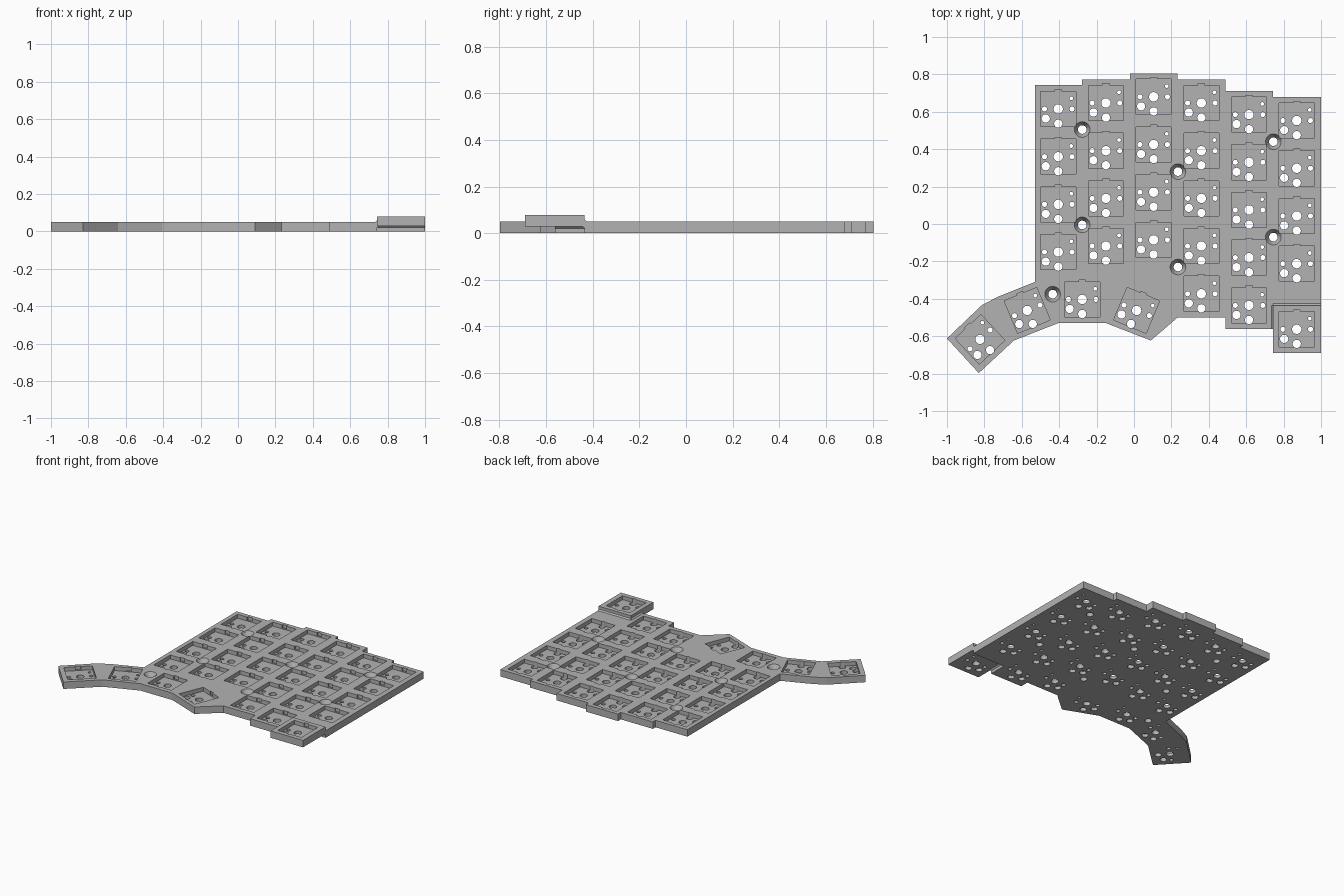
import bpy, bmesh, math
from mathutils import Matrix, Vector

if "Cube" in bpy.data.objects:
    bpy.data.objects.remove(bpy.data.objects["Cube"])

T = 0.05          # plate thickness
FLOOR = 0.022     # pocket floor height
LIFT = 0.029      # height of the raised corner key
P = 0.255         # key pitch

grey = bpy.data.materials.new("plate grey")
grey.diffuse_color = (0.45, 0.45, 0.45, 1)
grey.use_nodes = True
grey.node_tree.nodes["Principled BSDF"].inputs["Base Color"].default_value = grey.diffuse_color


def finish(name, bm):
    bmesh.ops.recalc_face_normals(bm, faces=bm.faces)
    me = bpy.data.meshes.new(name)
    bm.to_mesh(me)
    bm.free()
    me.materials.append(grey)
    ob = bpy.data.objects.new(name, me)
    bpy.context.collection.objects.link(ob)
    return ob


def prism(bm, pts, offset):
    face = bm.faces.new([bm.verts.new(p) for p in pts])
    ext = bmesh.ops.extrude_face_region(bm, geom=[face])
    verts = [g for g in ext["geom"] if isinstance(g, bmesh.types.BMVert)]
    bmesh.ops.translate(bm, verts=verts, vec=offset)


def slab(name, outline, z):
    bm = bmesh.new()
    prism(bm, [(x, y, z) for x, y in outline], (0, 0, T))
    return finish(name, bm)


def add_box(bm, m, x, y, w, d, z0, z1):
    bmesh.ops.create_cube(bm, size=1, matrix=m @ Matrix.Translation((x, y, (z0 + z1) / 2))
                          @ Matrix.Diagonal((w, d, z1 - z0, 1)))


def add_cone(bm, m, x, y, r0, r1, z0, z1):
    bmesh.ops.create_cone(bm, cap_ends=True, segments=28, radius1=r0, radius2=r1, depth=z1 - z0,
                          matrix=m @ Matrix.Translation((x, y, (z0 + z1) / 2)))


def cut(ob, bm):
    cutter = finish("cutter", bm)
    cutter.hide_render = True
    mod = ob.modifiers.new("cut", 'BOOLEAN')
    mod.operation, mod.solver, mod.object = 'DIFFERENCE', 'EXACT', cutter
    bpy.context.view_layer.update()
    new = bpy.data.meshes.new_from_object(ob.evaluated_get(bpy.context.evaluated_depsgraph_get()))
    ob.modifiers.clear()
    ob.data = new
    bpy.data.objects.remove(cutter)


# switch holes: x, y, radius
HOLES = [(0, 0, .025), (-.067, -.051, .022), (0, -.078, .022),
         (-.0735, 0, .0135), (.0735, 0, .0135), (.07, .057, .01)]


def cut_keys(ob, keys):
    mats = [Matrix.Translation((x, y, z)) @ Matrix.Rotation(math.radians(a), 4, 'Z')
            for x, y, a, z in keys]
    pockets, notches, holes = bmesh.new(), bmesh.new(), bmesh.new()
    for m in mats:
        add_box(pockets, m, 0, 0, .188, .188, FLOOR, .1)
        add_box(notches, m, 0, .095, .036, .016, FLOOR + .004, .11)
        for x, y, r in HOLES:
            add_cone(holes, m, x, y, r, r, -.02, .12)
    for bm in (pockets, notches, holes):
        cut(ob, bm)


# main plate with staggered columns and thumb arc
plate = slab("switch_plate", [
    (-.53, .742), (-.277, .742), (-.277, .772), (-.022, .772), (-.022, .804), (.233, .804),
    (.233, .772), (.488, .772), (.488, .71), (.743, .71), (.743, .68), (1, .68),
    (1, -.435), (.743, -.435), (.743, -.562), (.488, -.562), (.488, -.5), (.233, -.5),
    (.09, -.623), (-.15, -.53), (-.405, -.53), (-.642, -.623), (-.83, -.797), (-1, -.612),
    (-.815, -.435), (-.73, -.39), (-.53, -.31)], 0)

# key columns: x, top y, count
columns = [(-.405, .615, 4), (-.15, .647, 4), (.105, .68, 4),
           (.36, .647, 5), (.615, .585, 5), (.87, .553, 4)]
keys = [(x, y - P * i, 0, 0) for x, y, n in columns for i in range(n)]
# thumb keys
keys += [(-.277, -.403, 0, 0), (-.571, -.462, 22.5, 0), (-.823, -.617, 43, 0), (.014, -.462, -22.5, 0)]
cut_keys(plate, keys)

# countersunk screw holes
sinks, bores = bmesh.new(), bmesh.new()
for x, y in [(-.277, .505), (.235, .28), (.745, .44), (-.277, -.005),
             (.235, -.23), (.745, -.07), (-.435, -.375)]:
    slope = (.042 - .023) / (T - .015)
    add_cone(sinks, Matrix(), x, y, .023, .042 + slope * .01, .015, T + .01)
    add_cone(bores, Matrix(), x, y, .023, .023, -.02, .1)
cut(plate, sinks)
cut(plate, bores)

# raised corner key
corner = slab("raised_corner_key", [(.743, -.435), (1, -.435), (1, -.69), (.743, -.69)], LIFT)
cut_keys(corner, [(.87, -.563, 0, LIFT)])

# small chamfer strips where the raised key meets the plate, above and below
bm = bmesh.new()
C = .009
for start, run, out in [((.743, -.435), (.257, 0, 0), (0, 1, 0)),
                        ((.743, -.562), (0, .127, 0), (-1, 0, 0))]:
    for z, up, side in [(T, C, 1), (LIFT, -C, -1)]:
        a = Vector((*start, z))
        prism(bm, [a, a + Vector(out) * C * side, a + Vector((0, 0, up))], run)
finish("corner_chamfers", bm)
